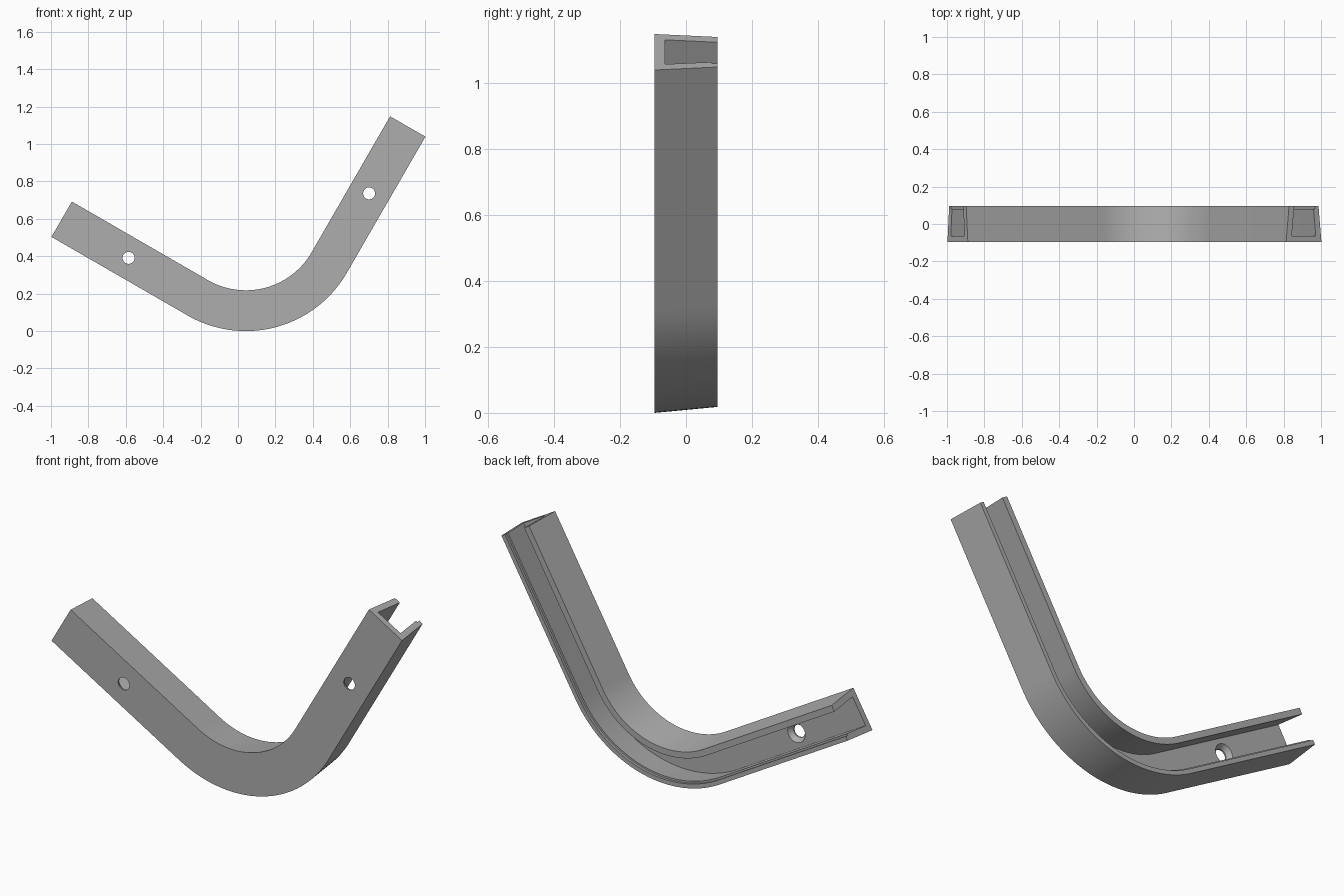
import bpy, bmesh
from math import sin, cos, radians
from mathutils import Vector

cube = bpy.data.objects.get("Cube")
if cube:
    bpy.data.objects.remove(cube)

# Main sizes
CX, R_OUT, WIDTH = 0.042, 0.6236, 0.218   # bend centre (x, and z = R_OUT), outer radius, arm width
R_MID, ARM = R_OUT - WIDTH / 2, 0.84
FRONT, FLOOR, LEDGE, BACK = -0.095, -0.064, 0.079, 0.095
DRAFT, WALL = 0.018, 0.032
START, END = radians(210), radians(330)

gray = bpy.data.materials.new("plain gray")
gray.use_nodes = True
color = (0.42, 0.42, 0.42, 1)
gray.diffuse_color = color
gray.node_tree.nodes["Principled BSDF"].inputs["Base Color"].default_value = color


def make_object(name, bm):
    bmesh.ops.recalc_face_normals(bm, faces=bm.faces)
    mesh = bpy.data.meshes.new(name)
    bm.to_mesh(mesh)
    bm.free()
    mesh.materials.append(gray)
    obj = bpy.data.objects.new(name, mesh)
    bpy.context.collection.objects.link(obj)
    return obj


def stations():
    """Angle and straight run-out of each section: arm end, bend, arm end."""
    start, end = radians(240), radians(330)
    steps = 40
    bend = [(start + (end - start) * i / steps, 0) for i in range(steps + 1)]
    return [(start, -ARM)] + bend + [(end, ARM)]


def place(angle, run, radius, y):
    out = Vector((cos(angle), 0, sin(angle)))
    along = Vector((-sin(angle), 0, cos(angle)))
    return Vector((CX, y, R_OUT)) + out * radius + along * run


# Tapered channel section, open at the back, with a small ledge in the outer rim
def half(y):
    return WIDTH / 2 - DRAFT * (y - FRONT) / (BACK - FRONT)


section = [(-half(FRONT), FRONT), (half(FRONT), FRONT), (half(BACK), BACK),
           (half(BACK) - WALL * 0.7, BACK), (half(LEDGE) - WALL * 0.7, LEDGE),
           (half(LEDGE) - WALL, LEDGE), (half(FLOOR) - WALL, FLOOR),
           (WALL - half(FLOOR), FLOOR), (WALL - half(BACK), BACK), (-half(BACK), BACK)]

bm = bmesh.new()
rings = [[bm.verts.new(place(a, run, R_MID + off, y)) for off, y in section]
         for a, run in stations()]
count = len(section)
for r0, r1 in zip(rings, rings[1:]):
    for i in range(count):
        j = (i + 1) % count
        bm.faces.new((r0[i], r0[j], r1[j], r1[i]))
bm.faces.new(rings[0])
bm.faces.new(rings[-1])
channel = make_object("bent_channel", bm)
bpy.context.view_layer.objects.active = channel
channel.select_set(True)

# Countersunk screw hole in each arm
hole_profile = [(0.032, FRONT - 0.05), (0.032, FRONT + 0.008),
                (0.05, FLOOR), (0.05, FLOOR + 0.02)]
for name, angle, run in (("right_hole", 240, -0.427), ("left_hole", 330, 0.427)):
    bm = bmesh.new()
    loops = []
    for radius, y in hole_profile:
        centre = place(radians(angle), run, R_MID, y)
        loops.append([bm.verts.new(centre + radius * Vector((cos(t), 0, sin(t))))
                      for t in (radians(k * 10) for k in range(36))])
    for l0, l1 in zip(loops, loops[1:]):
        for i in range(36):
            j = (i + 1) % 36
            bm.faces.new((l0[i], l0[j], l1[j], l1[i]))
    bm.faces.new(loops[0])
    bm.faces.new(loops[-1])
    cutter = make_object(name, bm)
    cutter.hide_render = True
    mod = channel.modifiers.new(name, "BOOLEAN")
    mod.operation, mod.solver, mod.object = "DIFFERENCE", "EXACT", cutter
    bpy.ops.object.modifier_apply(modifier=name)
    bpy.data.objects.remove(cutter)

bpy.ops.object.shade_smooth_by_angle(angle=radians(25))
